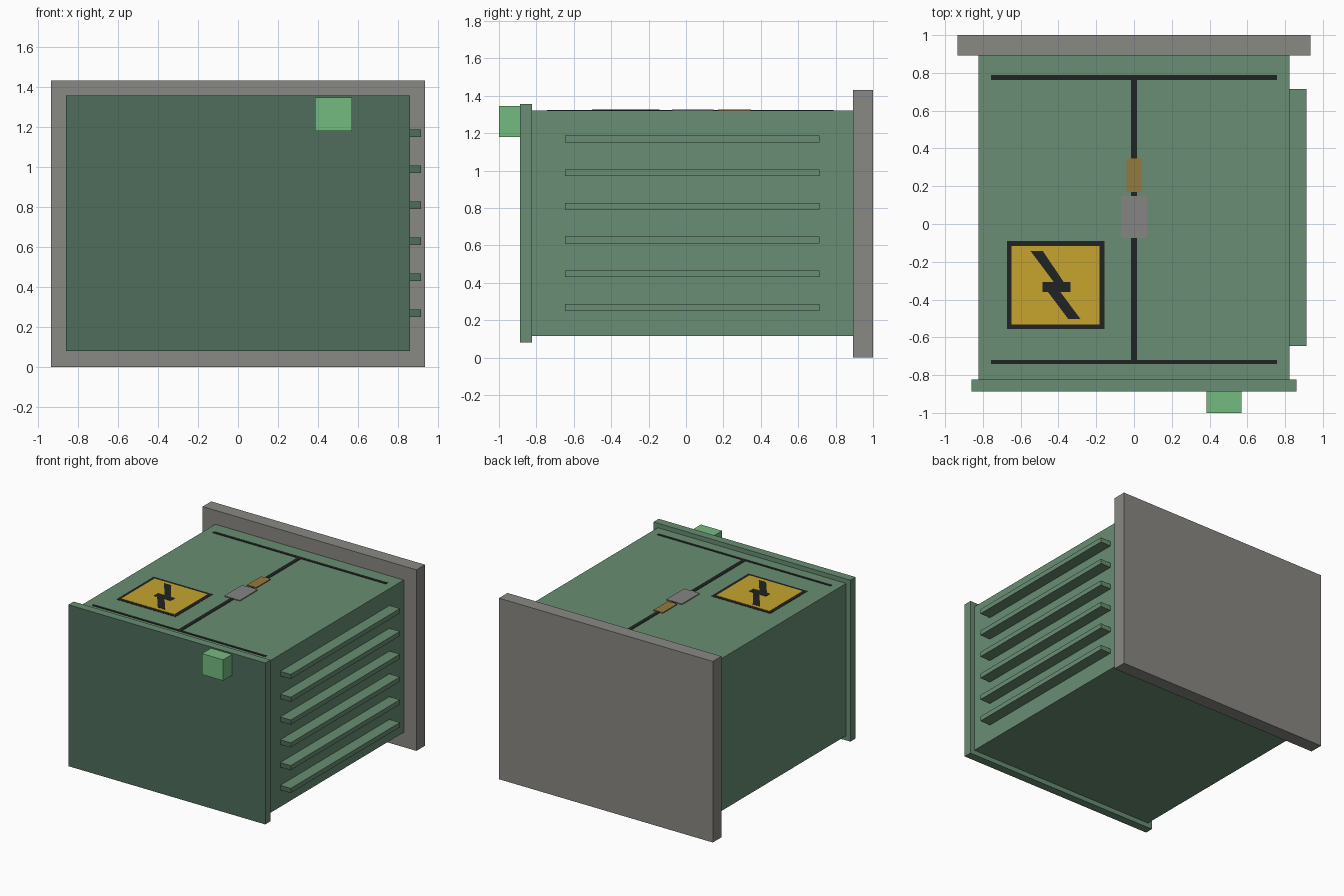
import bpy, bmesh

if "Cube" in bpy.data.objects:
    bpy.data.objects.remove(bpy.data.objects["Cube"])


def material(name, rgb):
    """Flat material from an 8-bit sRGB colour."""
    def lin(c):
        c /= 255
        return c / 12.92 if c <= 0.04045 else ((c + 0.055) / 1.055) ** 2.4
    m = bpy.data.materials.new(name)
    m.diffuse_color = (*[lin(c) for c in rgb], 1)
    m.use_nodes = True
    m.node_tree.nodes["Principled BSDF"].inputs["Base Color"].default_value = m.diffuse_color
    return m


GREEN = material("cabinet green", (104, 141, 115))
DARK = material("dark front green", (78, 109, 91))
GREY = material("back plate grey", (137, 136, 131))
LATCH = material("latch grey", (133, 133, 132))
LIGHT = material("bright green", (117, 187, 128))
BLACK = material("black paint", (33, 35, 36))
YELLOW = material("warning yellow", (199, 165, 46))
BRASS = material("brass", (150, 122, 62))


def finish(name, bm, mat, front=None):
    """Make an object; faces looking to -y may take a second colour."""
    bmesh.ops.recalc_face_normals(bm, faces=bm.faces)
    me = bpy.data.meshes.new(name)
    me.materials.append(mat)
    if front:
        me.materials.append(front)
        for f in bm.faces:
            f.material_index = int(f.normal.y < -0.9)
    bm.to_mesh(me)
    bm.free()
    ob = bpy.data.objects.new(name, me)
    bpy.context.collection.objects.link(ob)
    return ob


def box(name, x, y, z, mat, front=None):
    """Box from three (min, max) ranges."""
    bm = bmesh.new()
    bmesh.ops.create_cube(bm, size=1)
    for v in bm.verts:
        v.co = [r[0] + (c + 0.5) * (r[1] - r[0]) for c, r in zip(v.co, (x, y, z))]
    return finish(name, bm, mat, front)


def plate(name, outline, z, thick, mat):
    """Thin plate from an outline seen from the top."""
    bm = bmesh.new()
    f = bm.faces.new([bm.verts.new((px, py, z)) for px, py in outline])
    ext = bmesh.ops.extrude_face_region(bm, geom=[f])
    verts = [g for g in ext["geom"] if isinstance(g, bmesh.types.BMVert)]
    bmesh.ops.translate(bm, verts=verts, vec=(0, 0, thick))
    return finish(name, bm, mat)


TOP = 1.32

# Cabinet, front panel and back plate
box("cabinet_body", (-0.823, 0.823), (-0.83, 0.9), (0.117, TOP), GREEN)
box("front_panel", (-0.86, 0.86), (-0.888, -0.823), (0.08, 1.355), GREEN, DARK)
box("back_plate", (-0.934, 0.934), (0.893, 1.0), (0, 1.43), GREY)
box("front_indicator", (0.385, 0.57), (-1.0, -0.885), (1.18, 1.345), LIGHT)

# Cooling fins on the right side
for i in range(6):
    z = 0.25 + 0.18 * i
    box(f"cooling_fin_{i + 1}", (0.81, 0.914), (-0.647, 0.715), (z, z + 0.037), GREEN, DARK)

# Door seams on the top
box("seam_back", (-0.757, 0.757), (0.763, 0.788), (TOP - 0.002, TOP + 0.003), BLACK)
box("seam_front", (-0.757, 0.757), (-0.742, -0.72), (TOP - 0.002, TOP + 0.003), BLACK)
box("seam_middle", (-0.016, 0.016), (-0.722, 0.765), (TOP - 0.002, TOP + 0.003), BLACK)

# Latch and hasp
box("latch_plate", (-0.068, 0.068), (-0.074, 0.148), (TOP - 0.002, TOP + 0.007), LATCH)
box("brass_hasp", (-0.04, 0.04), (0.17, 0.347), (TOP - 0.002, TOP + 0.007), BRASS)

# Warning sign with lightning bolt
box("sign_border", (-0.673, -0.156), (-0.556, -0.091), (TOP - 0.002, TOP + 0.002), BLACK)
box("sign_face", (-0.648, -0.182), (-0.532, -0.116), (TOP, TOP + 0.004), YELLOW)
bolt = [(-0.548, -0.143), (-0.483, -0.143), (-0.372, -0.307), (-0.336, -0.307),
        (-0.336, -0.36), (-0.39, -0.36), (-0.283, -0.503), (-0.348, -0.503),
        (-0.455, -0.36), (-0.484, -0.36), (-0.484, -0.307), (-0.425, -0.307)]
plate("sign_bolt", bolt, TOP + 0.002, 0.004, BLACK)
